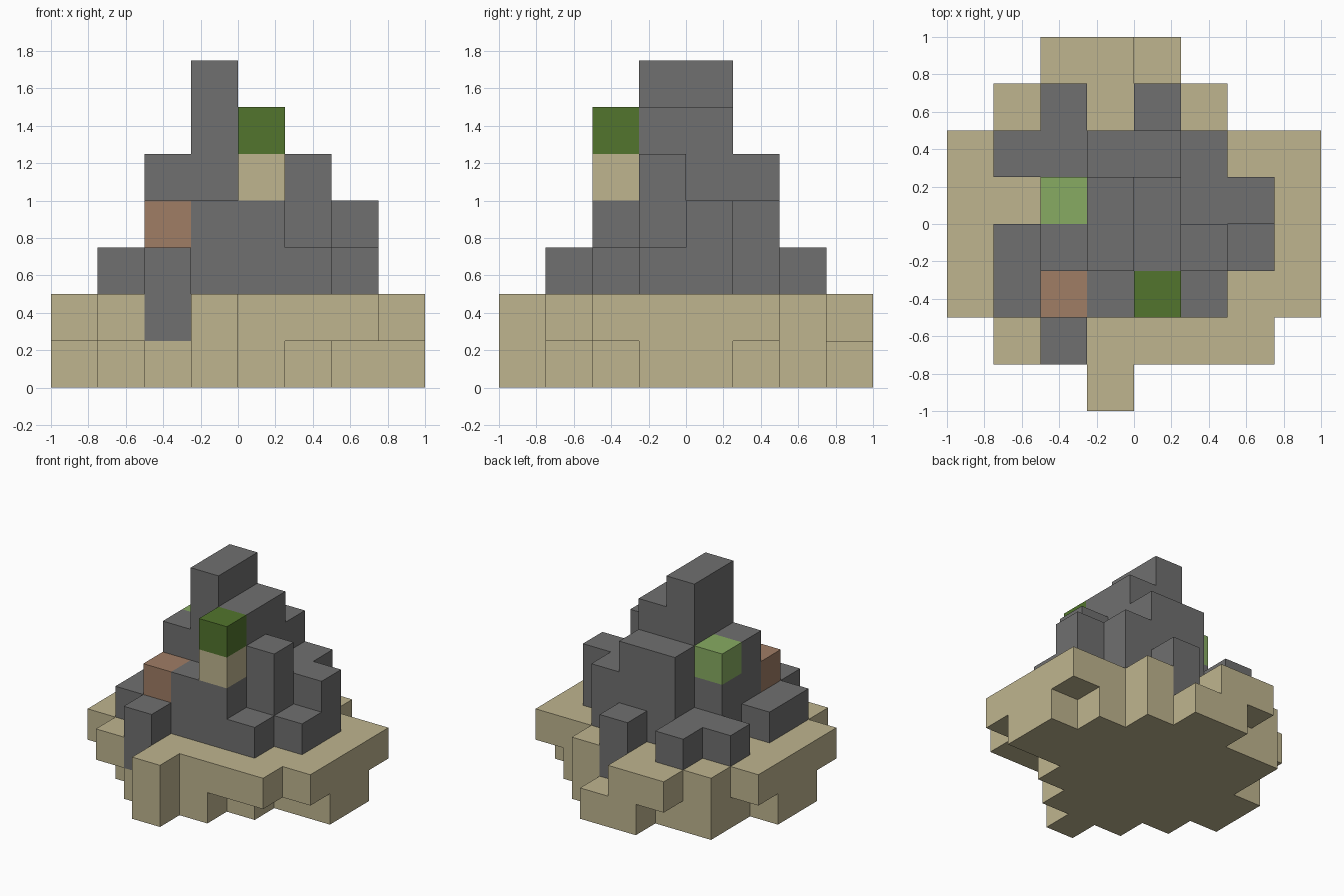
import bpy
import bmesh
from mathutils import Vector

CELL = 0.25
HALF = 4          # grid cells from the centre to the edge

old = bpy.data.objects.get("Cube")
if old:
    bpy.data.objects.remove(old, do_unlink=True)


def material(name, rgb):
    mat = bpy.data.materials.new(name)
    mat.use_nodes = True
    mat.diffuse_color = (*rgb, 1)
    mat.node_tree.nodes["Principled BSDF"].inputs["Base Color"].default_value = (*rgb, 1)
    return mat


sand = material("sand", (0.52, 0.46, 0.275))
stone = material("stone grey", (0.16, 0.16, 0.16))
clay = material("clay brown", (0.35, 0.205, 0.13))
moss = material("dark green", (0.084, 0.178, 0.026))
leaf = material("light green", (0.242, 0.407, 0.122))

cells = {}        # grid cell -> part name
looks = {}        # part name -> material


def block(part, mat, x, y, z):
    """Fill a box of cells; each range is (start, end)."""
    looks[part] = mat
    for i in range(*x):
        for j in range(*y):
            for k in range(*z):
                cells[i, j, k] = part


# Sandy ground: x spans of the rows from front to back
foot = [(3, 4), (2, 5), (1, 6), (0, 8), (0, 8), (1, 7), (1, 6), (3, 5)]
ledge = [(3, 4), (1, 7), (0, 8), (0, 8), (0, 8), (0, 8), (1, 6), (2, 4)]
for row in range(len(foot)):
    block("ground_foot", sand, foot[row], (row, row + 1), (0, 1))
    block("ground_ledge", sand, ledge[row], (row, row + 1), (1, 2))

# Central tower and its shoulders
for x, y, top in [((3, 4), (3, 5), 7), ((4, 5), (3, 5), 6),
                  ((2, 3), (3, 4), 5), ((5, 6), (3, 4), 5),
                  ((3, 5), (5, 6), 5)]:
    block("rock_tower", stone, x, y, (2, top))

# Middle terraces
for x, y in [((3, 5), (2, 3)), ((5, 7), (4, 5)), ((5, 6), (5, 6)), ((2, 3), (4, 5))]:
    block("rock_terrace", stone, x, y, (2, 4))

# Low steps around the foot of the rock
for x, y in [((1, 2), (2, 4)), ((2, 3), (2, 3)), ((5, 6), (2, 3)),
             ((6, 7), (3, 4)), ((1, 3), (5, 6)), ((2, 3), (6, 7))]:
    block("rock_steps", stone, x, y, (2, 3))

# Outcrops sunk into the ground at the front and back
block("front_outcrop", stone, (2, 3), (1, 2), (1, 3))
block("back_outcrop", stone, (4, 5), (6, 7), (1, 3))

# Coloured blocks
block("clay_block", clay, (2, 3), (2, 3), (3, 4))
block("sand_post", sand, (4, 5), (2, 3), (4, 5))
block("moss_block", moss, (4, 5), (2, 3), (5, 6))
block("leaf_block", leaf, (2, 3), (4, 5), (4, 5))


def build(part):
    """Skin the outer sides of a part and merge its flat areas."""
    bm = bmesh.new()
    for cell, owner in cells.items():
        if owner != part:
            continue
        middle = Vector(cell) + Vector((0.5, 0.5, 0.5))
        for axis in range(3):
            for sign in (-1, 1):
                beside = list(cell)
                beside[axis] += sign
                if tuple(beside) in cells:
                    continue
                normal, u, v = Vector(), Vector(), Vector()
                normal[axis] = sign / 2
                u[(axis + 1) % 3] = sign / 2
                v[(axis + 2) % 3] = 0.5
                corners = (-u - v, u - v, u + v, v - u)
                points = [middle + normal + c - Vector((HALF, HALF, 0)) for c in corners]
                bm.faces.new([bm.verts.new(p * CELL) for p in points])
    bmesh.ops.remove_doubles(bm, verts=bm.verts, dist=0.001)
    bmesh.ops.dissolve_limit(bm, angle_limit=0.01, verts=bm.verts, edges=bm.edges)
    mesh = bpy.data.meshes.new(part)
    bm.to_mesh(mesh)
    bm.free()
    mesh.materials.append(looks[part])
    bpy.context.scene.collection.objects.link(bpy.data.objects.new(part, mesh))


for name in looks:
    build(name)
